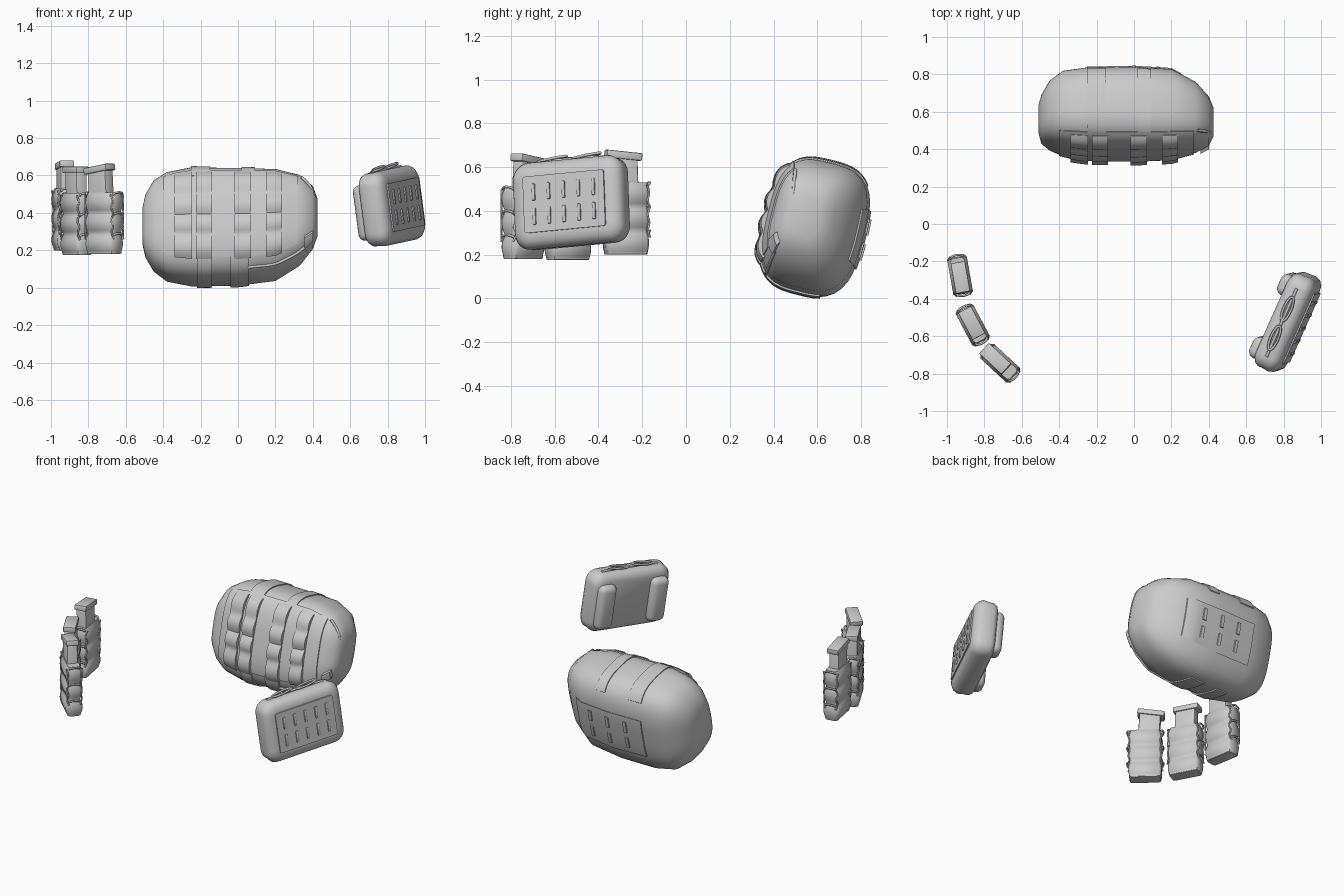
import bpy, bmesh, math
from mathutils import Matrix, Vector

if "Cube" in bpy.data.objects:
    bpy.data.objects.remove(bpy.data.objects["Cube"])

grey = bpy.data.materials.new("grey_fabric")
grey.diffuse_color = (0.6, 0.6, 0.6, 1)
grey.use_nodes = True
grey.node_tree.nodes["Principled BSDF"].inputs["Base Color"].default_value = grey.diffuse_color


def finish(name, bm, matrix=None, angle=40):
    bmesh.ops.recalc_face_normals(bm, faces=bm.faces)
    me = bpy.data.meshes.new(name)
    bm.to_mesh(me)
    bm.free()
    ob = bpy.data.objects.new(name, me)
    bpy.context.collection.objects.link(ob)
    me.materials.append(grey)
    if matrix:
        ob.matrix_world = matrix
    for o in bpy.context.selected_objects:
        o.select_set(False)
    ob.select_set(True)
    bpy.context.view_layer.objects.active = ob
    bpy.ops.object.shade_smooth_by_angle(angle=math.radians(angle))
    return ob


def loft(name, rings, matrix=None, angle=40):
    bm = bmesh.new()
    vs = [[bm.verts.new(p) for p in r] for r in rings]
    n = len(rings[0])
    for a, b in zip(vs, vs[1:]):
        for i in range(n):
            bm.faces.new((a[i], a[(i + 1) % n], b[(i + 1) % n], b[i]))
    bm.faces.new(vs[0])
    bm.faces.new(vs[-1])
    return finish(name, bm, matrix, angle)


def box(name, size, loc, matrix, bevel=0.0, seg=2, rot=0.0):
    bm = bmesh.new()
    bmesh.ops.create_cube(bm, size=1)
    bmesh.ops.scale(bm, vec=size, verts=bm.verts)
    if bevel:
        bmesh.ops.bevel(bm, geom=bm.edges[:], offset=bevel, segments=seg, profile=0.5, affect='EDGES')
    m = matrix @ Matrix.Translation(loc) @ Matrix.Rotation(rot, 4, 'Y')
    return finish(name, bm, m)


def cord(name, pts, radius, matrix=None, cyclic=False):
    cu = bpy.data.curves.new(name, 'CURVE')
    cu.dimensions = '3D'
    cu.bevel_depth = radius
    cu.bevel_resolution = 1
    cu.resolution_u = 4
    sp = cu.splines.new('NURBS')
    sp.points.add(len(pts) - 1)
    for p, q in zip(sp.points, pts):
        p.co = (*q, 1)
    sp.use_cyclic_u = cyclic
    sp.use_endpoint_u = not cyclic
    sp.order_u = 3
    ob = bpy.data.objects.new(name, cu)
    bpy.context.collection.objects.link(ob)
    cu.materials.append(grey)
    if matrix:
        ob.matrix_world = matrix


# ---- Large bag: rounded tilted sections along x ----
# x, centre y, centre z, half depth, half height
SECT = [(-.51, .56, .33, .07, .10), (-.495, .56, .33, .12, .165), (-.45, .58, .33, .17, .24),
        (-.38, .59, .325, .208, .287), (-.25, .59, .325, .224, .312), (0, .59, .325, .229, .308),
        (.2, .588, .335, .22, .293), (.33, .57, .36, .172, .238), (.40, .55, .375, .12, .165),
        (.425, .545, .375, .07, .10)]
TILT = math.radians(14)
POWER = 3.1


def surf(x, deg, off=0.0):
    for s, t in zip(SECT, SECT[1:]):
        if x <= t[0] + 1e-6:
            break
    f = (x - s[0]) / (t[0] - s[0])
    yc, zc, hd, hh = (s[i] + (t[i] - s[i]) * f for i in range(1, 5))
    c, d = math.cos(math.radians(deg)), math.sin(math.radians(deg))
    r = (abs(c / hd) ** POWER + abs(d / hh) ** POWER) ** (-1 / POWER) + off
    a, b = r * c, r * d
    return (x, yc + a * math.cos(TILT) + b * math.sin(TILT),
            zc - a * math.sin(TILT) + b * math.cos(TILT))


loft("bag_body", [[surf(s[0], k * 7.5) for k in range(48)] for s in SECT], angle=60)


def strip(name, x0, x1, d0, d1, off, bumps=0, height=0.0, nx=3, nd=30):
    """Closed slab that follows the bag surface."""
    bm = bmesh.new()
    layers = []
    for low in (True, False):
        rows = []
        for j in range(nd + 1):
            t = j / nd
            o = -0.012 if low else off + height * abs(math.sin(math.pi * bumps * t))
            rows.append([bm.verts.new(surf(x0 + (x1 - x0) * i / nx, d0 + (d1 - d0) * t, o))
                         for i in range(nx + 1)])
        for p, q in zip(rows, rows[1:]):
            for i in range(nx):
                bm.faces.new((p[i], p[i + 1], q[i + 1], q[i]))
        layers.append(rows)
    lo, hi = ([r[0] for r in g] + g[-1][1:] + [r[-1] for r in g[::-1]][1:] + g[0][::-1][1:-1]
              for g in layers)
    for i in range(len(lo)):
        k = (i + 1) % len(lo)
        bm.faces.new((lo[i], lo[k], hi[k], hi[i]))
    return finish(name, bm)


strip("bag_front_panel", -.40, .32, 122, 226, .007, nx=12)
for x0, x1 in ((-.34, -.245), (-.225, -.14), (-.02, .07), (.15, .235)):
    strip("front_webbing", x0, x1, 126, 228, .011, 4, .018)
for x0, x1 in ((-.25, -.15), (.02, .09)):
    strip("top_strap", x0, x1, 52, 130, .006)
for x0, x1 in ((-.22, -.14), (-.04, .06)):
    strip("bottom_strap", x0, x1, 224, 288, .008)
strip("bag_back_panel", -.25, .25, -32, 30, .008, nx=10)
for x in (-.13, 0, .13):
    for d in (-22, 5):
        strip("back_slot", x - .011, x + .011, d, d + 17, .016, nx=2, nd=8)
# zip pulls, tab and side handle
cord("side_handle", [(.34, .50, .59), (.39, .495, .55), (.415, .49, .47), (.40, .48, .38)], .008)
cord("zip_line", [surf(x, 238, .006) for x in (.05, .12, .2, .27, .32, .36)], .008)
strip("zip_tab", .355, .40, 222, 238, .022, nd=8)

# ---- Small pouch: x = length, -y = front face ----
POUCH = (Matrix.Translation((.815, -.52, .435)) @ Matrix.Rotation(math.radians(66), 4, 'Z')
         @ Matrix.Rotation(math.radians(-5), 4, 'Y') @ Matrix.Rotation(math.radians(-6), 4, 'X'))


def rounded_rect(w, h, r, y, n=6):
    pts = []
    for q, (sx, sz) in enumerate(((1, 1), (-1, 1), (-1, -1), (1, -1))):
        for k in range(n + 1):
            a = math.pi / 2 * (q + k / n)
            pts.append((sx * (w - r) + r * math.cos(a), y, sz * (h - r) + r * math.sin(a)))
    return pts


PROFILE = [(-.086, .06), (-.080, .032), (-.062, .011), (-.035, 0), (0, .004), (.03, .004),
           (.052, .016), (.066, .045)]
loft("pouch_body", [rounded_rect(.275 - i, .20 - i, .075 - i * .5, y) for y, i in PROFILE], POUCH, 60)
loft("pouch_front_panel", [rounded_rect(.203, .13, .012, y) for y in (-.08, -.094)], POUCH)
for i in range(5):
    for z in (-.057, .055):
        box("pouch_slot", (.018, .012, .078), (-.15 + i * .075, -.096, z), POUCH, .005)
for x in (-.185, .185):
    box("pouch_back_pad", (.12, .08, .30), (x, .07, -.01), POUCH, .038, 4)
cord("pouch_zip", [(-.2, 0, .197), (-.1, 0, .205), (0, 0, .203), (.1, 0, .205), (.2, 0, .197)], .008, POUCH)
for x in (-.09, .08):
    loop = [(x + .075 * math.cos(a), .022 * math.sin(a), .212 + .008 * math.cos(a))
            for a in (k * math.pi / 4 for k in range(8))]
    cord("zip_pull", loop, .007, POUCH, True)

# ---- Three magazine holders: x = width, y = thickness ----
# x, y, z, yaw, magazine lean, cap tilt
HOLDERS = [(-.93, -.275, .20, -80, 2, -6), (-.862, -.54, .175, -62, -1, 0),
           (-.715, -.745, .18, -43, -4, -9)]
for px, py, pz, yaw, lean, tilt in HOLDERS:
    M = Matrix.Translation((px, py, pz)) @ Matrix.Rotation(math.radians(yaw), 4, 'Z')
    rings = []
    for k in range(25):
        z = .33 * k / 24
        bump = abs(math.sin(math.pi * 3 * k / 24))
        t = .038 + .015 * bump
        w = .094 + .007 * bump
        rings.append([(sx * w * fx, sy * t * fy, z) for sx, sy, fx, fy in
                      ((1, -1, 1, .7), (1, 1, 1, .7), (1, 1, .86, 1), (-1, 1, .86, 1),
                       (-1, 1, 1, .7), (-1, -1, 1, .7), (-1, -1, .86, 1), (1, -1, .86, 1))])
    loft("holder_body", rings, M, 50)
    box("holder_base", (.185, .085, .05), (0, 0, .025), M, .008)
    T = M @ Matrix.Rotation(math.radians(lean), 4, 'Y')
    box("magazine", (.13, .065, .30), (0, 0, .30), T, .008)
    box("magazine_cap", (.165, .078, .035), (-.004, 0, .455), T, .006, 2, math.radians(tilt - lean))
    # elastic cords laced down both edges
    for sx in (-1, 1):
        for sy in (-1, 1):
            pts = [(sx * (.09 if k % 2 else .106), sy * (.05 if k % 2 else .036), .08 + .034 * k)
                   for k in range(8)]
            cord("side_cord", pts, .005, M)
        for z in (.10, .21, .32):
            ring = [(sx * (.098 + .014 * math.cos(a)), .038 * math.sin(a), z + .012 * math.cos(a))
                    for a in (k * math.pi / 3 for k in range(6))]
            cord("cord_loop", ring, .006, M, True)
